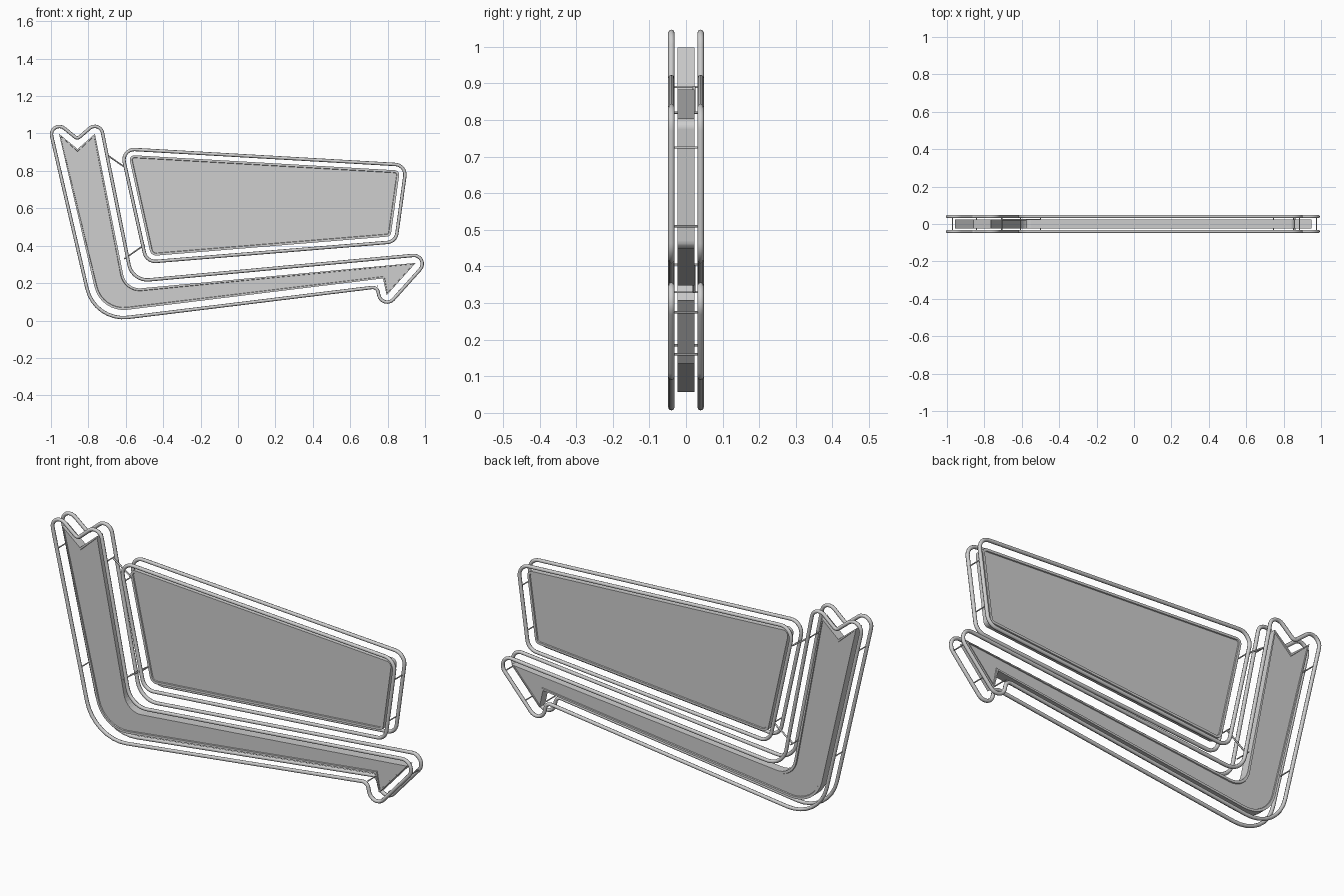
import bpy, bmesh, math
from mathutils import Vector

cube = bpy.data.objects.get("Cube")
if cube:
    bpy.data.objects.remove(cube, do_unlink=True)

# Single painted metal colour
metal = bpy.data.materials.new("light_grey")
metal.use_nodes = True
metal.diffuse_color = (0.62, 0.62, 0.62, 1)
metal.node_tree.nodes["Principled BSDF"].inputs["Base Color"].default_value = (0.62, 0.62, 0.62, 1)

HALF = 0.023      # half thickness of the sign boxes
TUBE_Y = 0.04     # depth of the outline tubes


def offset(points, d):
    """Move a clockwise outline outward with mitred corners."""
    out = []
    for i, p in enumerate(points):
        a = (p - points[i - 1]).normalized()
        b = (points[(i + 1) % len(points)] - p).normalized()
        n, m = Vector((-a.y, a.x)), Vector((-b.y, b.x))
        out.append(p + (n + m) * d / (1 + n.dot(m)))
    return out


def fillet(points, radii, steps=8):
    """Round each corner of an outline by its own radius."""
    out = []
    for i, (p, r) in enumerate(zip(points, radii)):
        if r == 0:
            out.append(p)
            continue
        u = (points[i - 1] - p).normalized()
        v = (points[(i + 1) % len(points)] - p).normalized()
        h = u.angle(v) / 2
        centre = p + (u + v).normalized() * r / math.sin(h)
        start = (p + u * r / math.tan(h) - centre).normalized()
        end = (p + v * r / math.tan(h) - centre).normalized()
        out += [centre + start.slerp(end, k / steps).normalized() * r for k in range(steps + 1)]
    return out


def box(name, outline):
    """Flat sign box with a narrow raised rim on both faces."""
    bm = bmesh.new()
    front = bm.faces.new([bm.verts.new((p.x, -HALF, p.y)) for p in outline])
    ext = bmesh.ops.extrude_face_region(bm, geom=[front], use_keep_orig=True)
    bmesh.ops.translate(bm, vec=(0, 2 * HALF, 0),
                        verts=[g for g in ext["geom"] if isinstance(g, bmesh.types.BMVert)])
    bmesh.ops.recalc_face_normals(bm, faces=bm.faces)
    caps = [f for f in bm.faces if abs(f.normal.y) > 0.9]
    bmesh.ops.inset_region(bm, faces=caps, thickness=0.012, depth=0)
    bmesh.ops.inset_region(bm, faces=caps, thickness=0.002, depth=-0.005)
    mesh = bpy.data.meshes.new(name)
    bm.to_mesh(mesh)
    bm.free()
    mesh.materials.append(metal)
    bpy.context.collection.objects.link(bpy.data.objects.new(name, mesh))


def tube(name, points, radius, cyclic=False):
    """Round bar along a path, turned into a mesh."""
    curve = bpy.data.curves.new(name, "CURVE")
    curve.dimensions = "3D"
    curve.bevel_depth = radius
    curve.bevel_resolution = 2
    curve.use_fill_caps = True
    line = curve.splines.new("POLY")
    line.points.add(len(points) - 1)
    for cp, p in zip(line.points, points):
        cp.co = (*p, 1)
    line.use_cyclic_u = cyclic
    curve.materials.append(metal)
    ob = bpy.data.objects.new(name, curve)
    bpy.context.collection.objects.link(ob)
    bpy.ops.object.select_all(action="DESELECT")
    ob.select_set(True)
    bpy.context.view_layer.objects.active = ob
    bpy.ops.object.convert(target="MESH")
    bpy.ops.object.shade_smooth_by_angle(angle=math.radians(50))


# Outlines: x, z, box corner radius, tube corner radius
arrow = [(-0.957, 0.998, 0, 0.042), (-0.858, 0.917, 0, 0.02), (-0.765, 0.998, 0, 0.042),
         (-0.598, 0.165, 0.09, 0.1), (0.95, 0.308, 0, 0.045), (0.795, 0.135, 0, 0.045),
         (0.775, 0.225, 0, 0.03), (-0.735, 0.04, 0.16, 0.2)]
panel = [(-0.585, 0.885, 0.025, 0.055), (0.865, 0.802, 0.025, 0.055),
         (0.816, 0.45, 0.025, 0.055), (-0.465, 0.345, 0.035, 0.06)]

for name, rows, gap in (("arrow", arrow, 0.041), ("panel", panel, 0.031)):
    corners = [Vector(r[:2]) for r in rows]
    box(name + "_box", fillet(corners, [r[2] for r in rows]))
    ring = fillet(offset(corners, gap), [r[3] for r in rows])
    for side, y in (("front", -TUBE_Y), ("back", TUBE_Y)):
        tube(f"{name}_tube_{side}", [(p.x, y, p.y) for p in ring], 0.009, True)

# Cross pins joining the front and back tubes
pins = [(-0.97, 0.89), (-0.842, 0.33), (0.885, 0.725), (0.853, 0.51), (0.975, 0.275),
        (0.86, 0.16), (0.745, 0.185), (-0.707, 0.89), (-0.606, 0.82), (-0.607, 0.33), (-0.5, 0.405)]
for i, (x, z) in enumerate(pins):
    tube(f"cross_pin_{i + 1}", [(x, -TUBE_Y, z), (x, TUBE_Y, z)], 0.003)

# Struts between arrow and panel
for name, (a, b) in (("upper_strut", pins[7:9]), ("lower_strut", pins[9:11])):
    tube(name, [(a[0], 0.022, a[1]), (b[0], 0.022, b[1])], 0.004)
